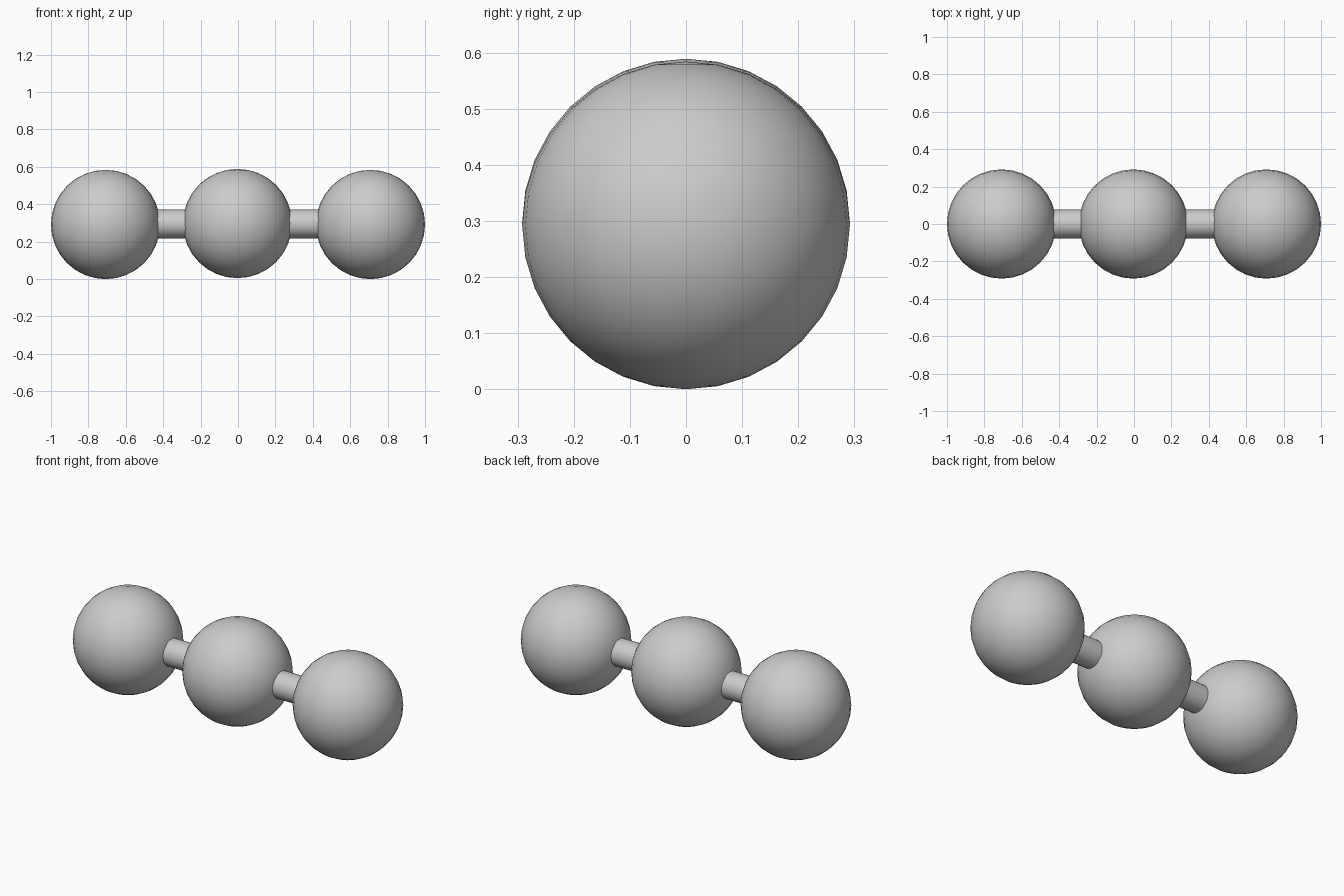
import bpy
import math

cube = bpy.data.objects.get("Cube")
if cube:
    bpy.data.objects.remove(cube, do_unlink=True)

RADIUS = 0.292
SPACING = 0.708
ROD_RADIUS = 0.077

grey = bpy.data.materials.new("plain grey")
grey.use_nodes = True
colour = (0.6, 0.6, 0.6, 1)
grey.diffuse_color = colour
grey.node_tree.nodes["Principled BSDF"].inputs["Base Color"].default_value = colour


def finish(name):
    obj = bpy.context.object
    obj.name = name
    obj.data.materials.append(grey)
    bpy.ops.object.shade_smooth_by_angle(angle=math.radians(40))


def ball(name, x, z):
    bpy.ops.mesh.primitive_uv_sphere_add(
        segments=32, ring_count=16, radius=RADIUS, location=(x, 0, z))
    finish(name)


def rod(name, side):
    # Each rod runs between the centres of two neighbouring balls
    bpy.ops.mesh.primitive_cylinder_add(
        vertices=32, radius=ROD_RADIUS, depth=SPACING,
        location=(side * SPACING / 2, 0, RADIUS + 0.003),
        rotation=(0, math.pi / 2, 0))
    finish(name)


# Middle ball sits very slightly higher than the outer pair
ball("middle_ball", -0.003, RADIUS + 0.005)

# Outer balls and connecting rods
for label, side in (("left", 1), ("right", -1)):
    ball(label + "_ball", side * SPACING, RADIUS)
    rod(label + "_rod", side)
